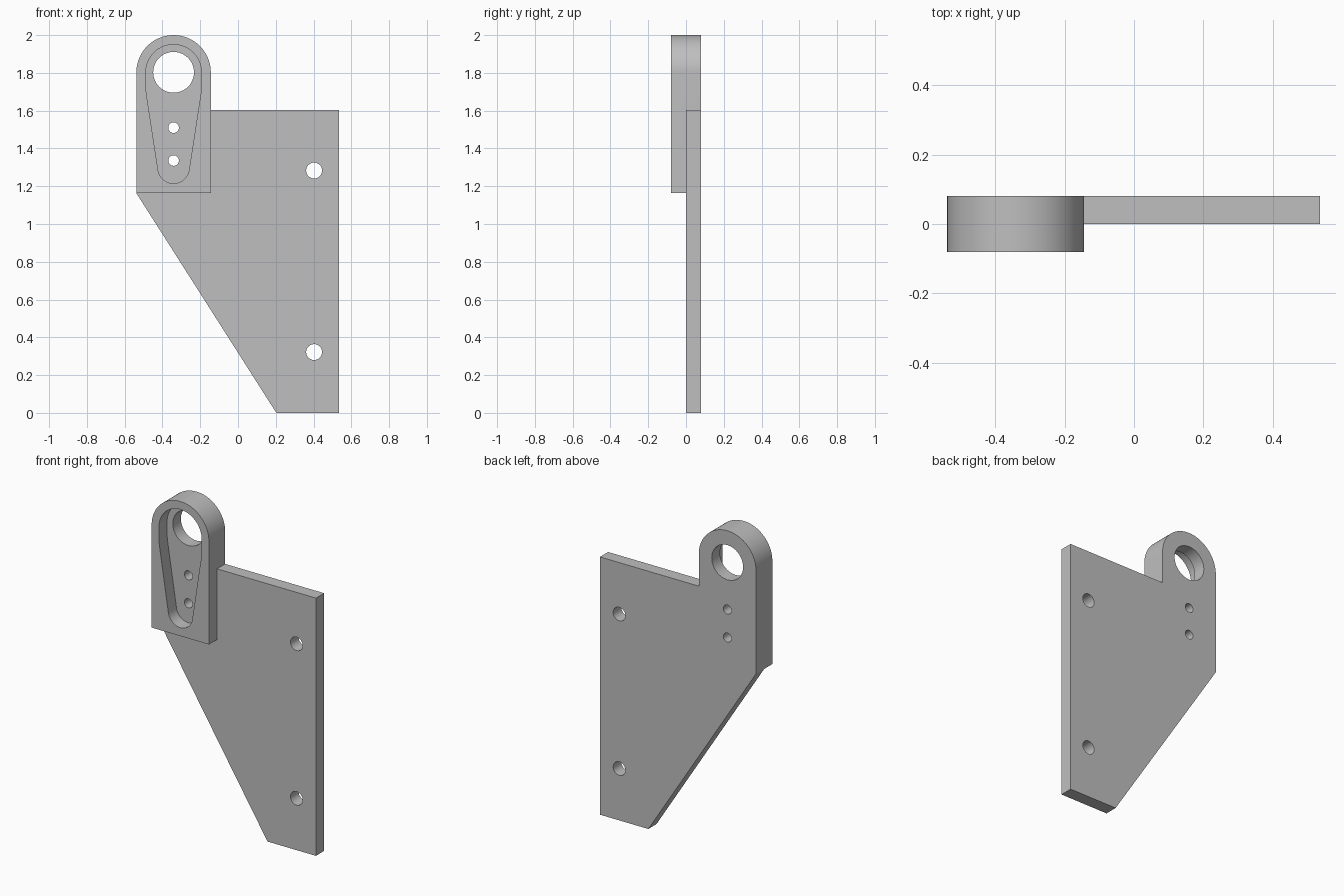
import bpy
import bmesh
from math import cos, sin, radians

if "Cube" in bpy.data.objects:
    bpy.data.objects.remove(bpy.data.objects["Cube"])

HALF = 0.08                 # half of the total thickness
LUG_X, LUG_Z, LUG_R = -0.341, 1.803, 0.197
LUG_BOTTOM, PLATE_TOP = 1.163, 1.603
LEFT, RIGHT = LUG_X - LUG_R, 0.536

grey = bpy.data.materials.new("plain grey")
grey.use_nodes = True
colour = (0.52, 0.52, 0.52, 1)
grey.diffuse_color = colour
grey.node_tree.nodes["Principled BSDF"].inputs["Base Color"].default_value = colour


def arc(x, z, r, start, end, steps=48):
    """Points along an arc in the front plane, angles in degrees."""
    angles = [radians(start + (end - start) * i / steps) for i in range(steps + 1)]
    return [(x + r * cos(a), z + r * sin(a)) for a in angles]


def prism(name, outline, y0, y1):
    """Extrude a front-plane outline from y0 to y1."""
    bm = bmesh.new()
    face = bm.faces.new([bm.verts.new((x, y0, z)) for x, z in outline])
    moved = bmesh.ops.extrude_face_region(bm, geom=[face])["geom"]
    verts = [v for v in moved if isinstance(v, bmesh.types.BMVert)]
    bmesh.ops.translate(bm, verts=verts, vec=(0, y1 - y0, 0))
    bmesh.ops.recalc_face_normals(bm, faces=bm.faces)
    mesh = bpy.data.meshes.new(name)
    bm.to_mesh(mesh)
    bm.free()
    mesh.materials.append(grey)
    obj = bpy.data.objects.new(name, mesh)
    bpy.context.collection.objects.link(obj)
    return obj


def combine(target, tool, operation):
    """Apply a boolean and remove the tool object."""
    tool.hide_render = True
    mod = target.modifiers.new(operation.lower(), "BOOLEAN")
    mod.object, mod.operation, mod.solver = tool, operation, "EXACT"
    bpy.context.view_layer.objects.active = target
    bpy.ops.object.modifier_apply(modifier=mod.name)
    bpy.data.objects.remove(tool)


# Back plate, including the rounded top of the lug
dome = arc(LUG_X, LUG_Z, LUG_R, 0, 180)
plate = [(0.203, 0), (RIGHT, 0), (RIGHT, PLATE_TOP), (LUG_X + LUG_R, PLATE_TOP)]
bracket = prism("bracket", plate + dome + [(LEFT, LUG_BOTTOM)], 0, HALF)

# Raised lug on the front
lug = [(LUG_X + LUG_R, LUG_BOTTOM)] + dome + [(LEFT, LUG_BOTTOM)]
combine(bracket, prism("lug", lug, -HALF, 0), "UNION")

# Tapered pocket in the lug, down to the plate
POCKET_R = 0.147
pocket = ([(LUG_X + POCKET_R - 0.003, 1.69), (LUG_X + POCKET_R, 1.725)]
          + arc(LUG_X, LUG_Z, POCKET_R, 0, 180)
          + [(LUG_X - POCKET_R, 1.725), (LUG_X - POCKET_R + 0.003, 1.69)]
          + arc(LUG_X, 1.298, 0.083, 189, 351, 32))
combine(bracket, prism("pocket_cutter", pocket, -2 * HALF, 0), "DIFFERENCE")

# Through holes: bearing bore, two pin holes, two mounting holes
holes = [(LUG_X, LUG_Z, 0.108), (LUG_X, 1.51, 0.028), (LUG_X, 1.336, 0.028),
         (0.403, 1.283, 0.042), (0.403, 0.322, 0.042)]
for x, z, r in holes:
    outline = arc(x, z, r, 0, 360)[:-1]
    combine(bracket, prism("hole_cutter", outline, -2 * HALF, 2 * HALF), "DIFFERENCE")

# Smooth curved walls, crisp edges
bpy.ops.object.select_all(action="DESELECT")
bracket.select_set(True)
bpy.context.view_layer.objects.active = bracket
bpy.ops.object.shade_smooth_by_angle(angle=radians(30))
